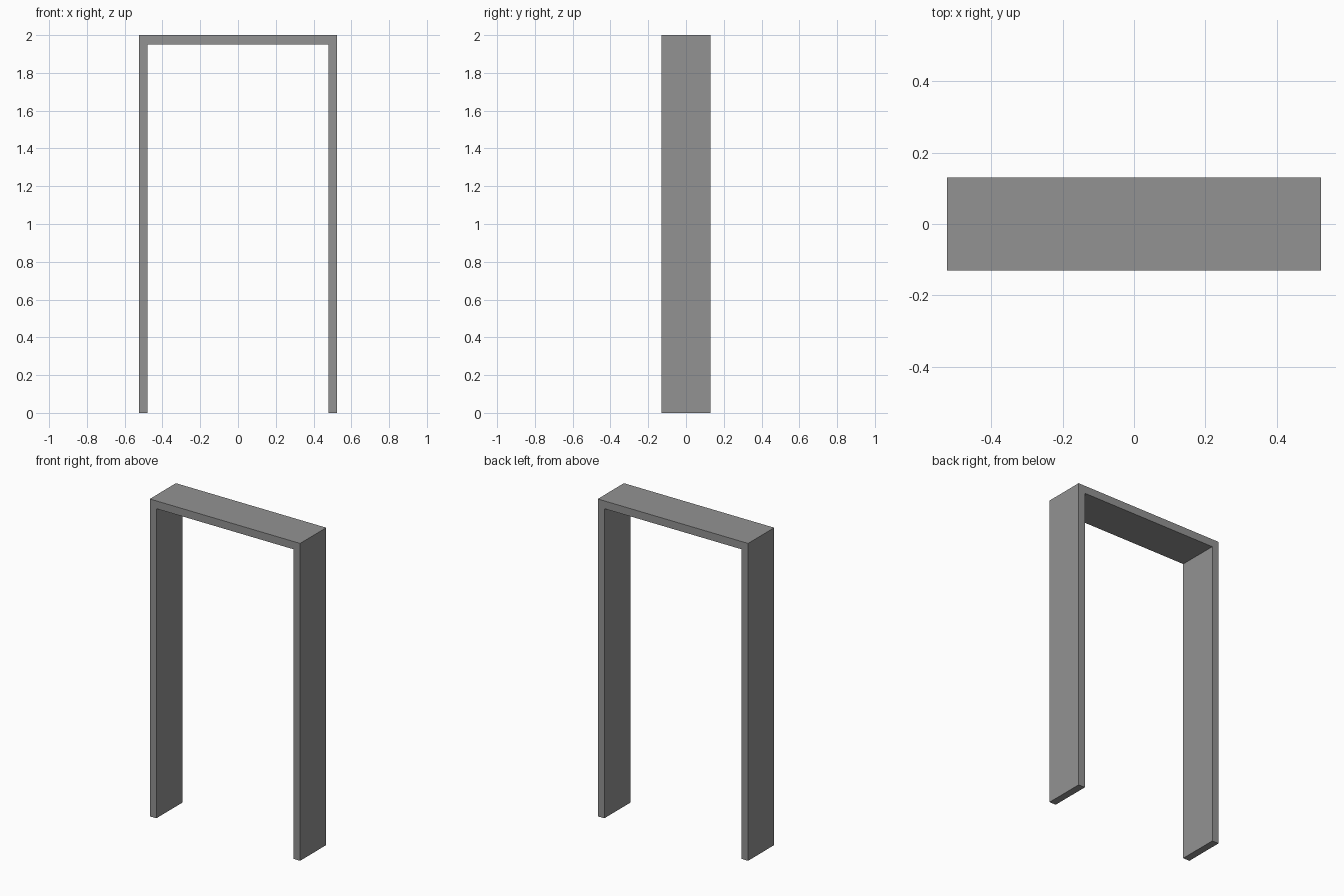
import bpy, bmesh

if "Cube" in bpy.data.objects:
    bpy.data.objects.remove(bpy.data.objects["Cube"])

HALF_W, HALF_D, HEIGHT = 0.524, 0.13, 2.0   # outer size
INNER_W, INNER_H = 0.478, 1.951             # door opening

# Door frame: one U-shaped profile extruded through the wall depth
half = [(HALF_W, HEIGHT), (HALF_W, 0), (INNER_W, 0), (INNER_W, INNER_H)]
profile = half + [(-x, z) for x, z in reversed(half)]

bm = bmesh.new()
face = bm.faces.new([bm.verts.new((x, -HALF_D, z)) for x, z in profile])
extruded = bmesh.ops.extrude_face_region(bm, geom=[face], use_keep_orig=True)
moved = [g for g in extruded["geom"] if isinstance(g, bmesh.types.BMVert)]
bmesh.ops.translate(bm, verts=moved, vec=(0, 2 * HALF_D, 0))
bmesh.ops.recalc_face_normals(bm, faces=bm.faces)

mesh = bpy.data.meshes.new("door_frame")
bm.to_mesh(mesh)
bm.free()

# Dark grey finish
grey = bpy.data.materials.new("dark_grey")
grey.diffuse_color = (0.29, 0.29, 0.29, 1)
grey.use_nodes = True
grey.node_tree.nodes["Principled BSDF"].inputs["Base Color"].default_value = grey.diffuse_color
mesh.materials.append(grey)

bpy.context.collection.objects.link(bpy.data.objects.new("door_frame", mesh))
